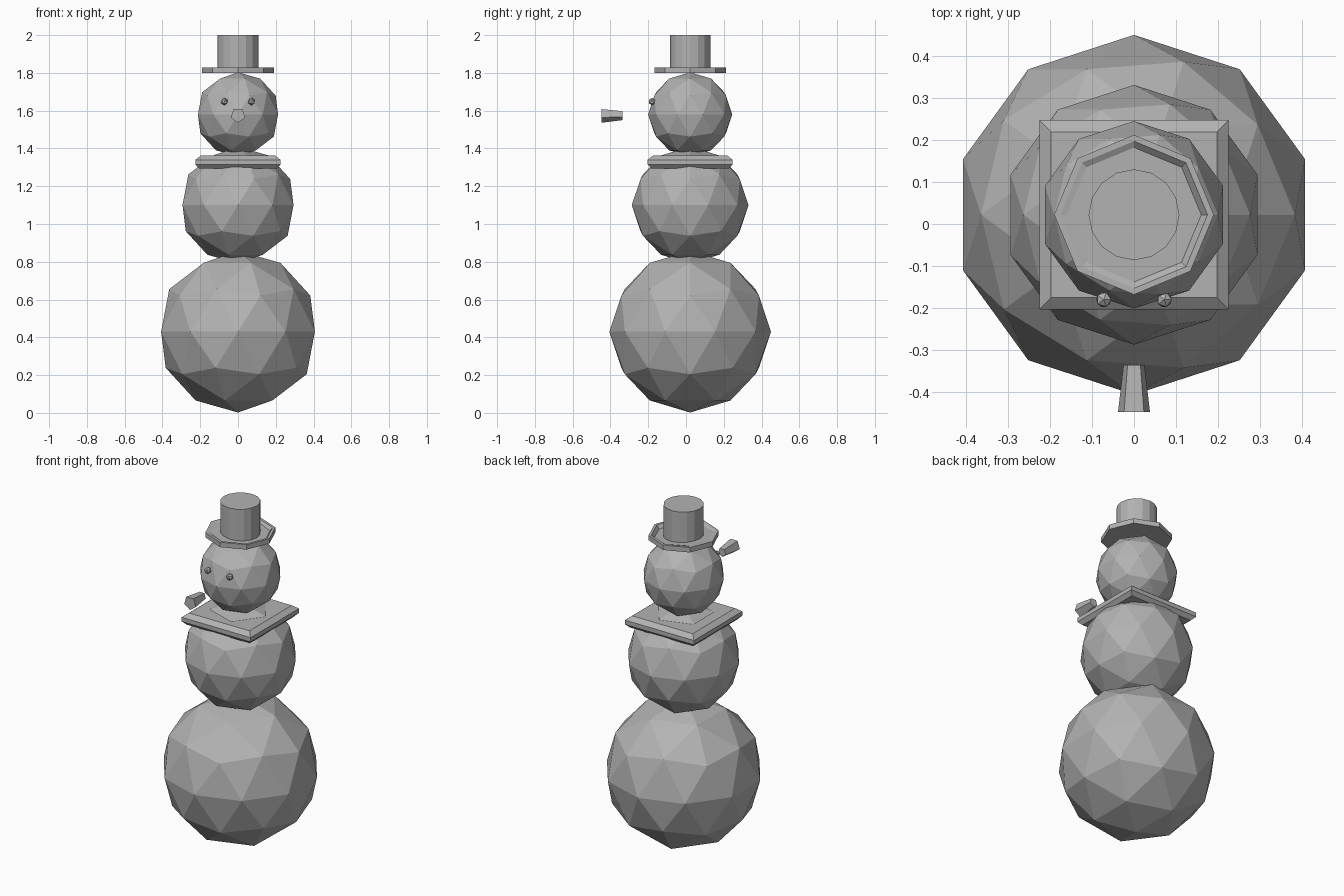
import bpy, bmesh, math
from mathutils import Matrix

if "Cube" in bpy.data.objects:
    bpy.data.objects.remove(bpy.data.objects["Cube"])

CY = 0.022  # y of the vertical body axis

grey = bpy.data.materials.new("plain_grey")
grey.diffuse_color = (0.45, 0.45, 0.45, 1)
grey.use_nodes = True
grey.node_tree.nodes["Principled BSDF"].inputs["Base Color"].default_value = grey.diffuse_color


def finish(name, bm):
    bmesh.ops.recalc_face_normals(bm, faces=bm.faces)
    me = bpy.data.meshes.new(name)
    bm.to_mesh(me)
    bm.free()
    me.materials.append(grey)
    ob = bpy.data.objects.new(name, me)
    bpy.context.collection.objects.link(ob)
    return ob


def ball(name, x, y, z, r, sub):
    bm = bmesh.new()
    bmesh.ops.create_icosphere(bm, subdivisions=sub, radius=r,
                               matrix=Matrix.Translation((x, y, z)))
    return finish(name, bm)


def rings(name, sides, profile, start=0.0, matrix=Matrix()):
    """Stack n-sided rings of (radius, z), z may be a function of x; cap both ends."""
    bm = bmesh.new()
    loops = []
    for r, z in profile:
        loop = []
        for i in range(sides):
            a = start + 2 * math.pi * i / sides
            x, y = r * math.cos(a), r * math.sin(a)
            loop.append(bm.verts.new((x, y, z(x) if callable(z) else z)))
        loops.append(loop)
    for a, b in zip(loops, loops[1:]):
        for i in range(sides):
            j = (i + 1) % sides
            bm.faces.new((a[i], a[j], b[j], b[i]))
    bm.faces.new(loops[0][::-1])
    bm.faces.new(loops[-1])
    bm.transform(matrix)
    return finish(name, bm)


axis = Matrix.Translation((0, CY, 0))

# three snowballs
ball("lower_ball", 0, CY, 0.43, 0.428, 2)
ball("middle_ball", 0, CY, 1.10, 0.309, 2)
ball("head", 0, CY, 1.58, 0.223, 2)

# eyes
for side, label in ((-1, "left"), (1, "right")):
    ball(label + "_eye", side * 0.072, -0.18, 1.648, 0.02, 1)

# square scarf with bevelled rim
q = math.sqrt(2)
rings("scarf", 4, [(0.205 * q, 1.294), (0.225 * q, 1.315),
                   (0.225 * q, 1.34), (0.197 * q, 1.362)], math.pi / 4, axis)

# hat: octagonal brim with a sloping recessed floor, and a crown
rings("hat_brim", 8, [(0.19, 1.800), (0.19, 1.829), (0.175, 1.829),
                      (0.16, lambda x: 1.818 - 0.06 * x)], 0, axis)
rings("hat_crown", 16, [(0.108, 1.80), (0.108, 2.0)], 0, axis)

# five-sided nose, wide end outward
rings("nose", 5, [(0.026, 0.335), (0.04, 0.447)], -math.pi / 2,
      Matrix.Translation((0, 0, 1.576)) @ Matrix.Rotation(math.pi / 2, 4, 'X'))
